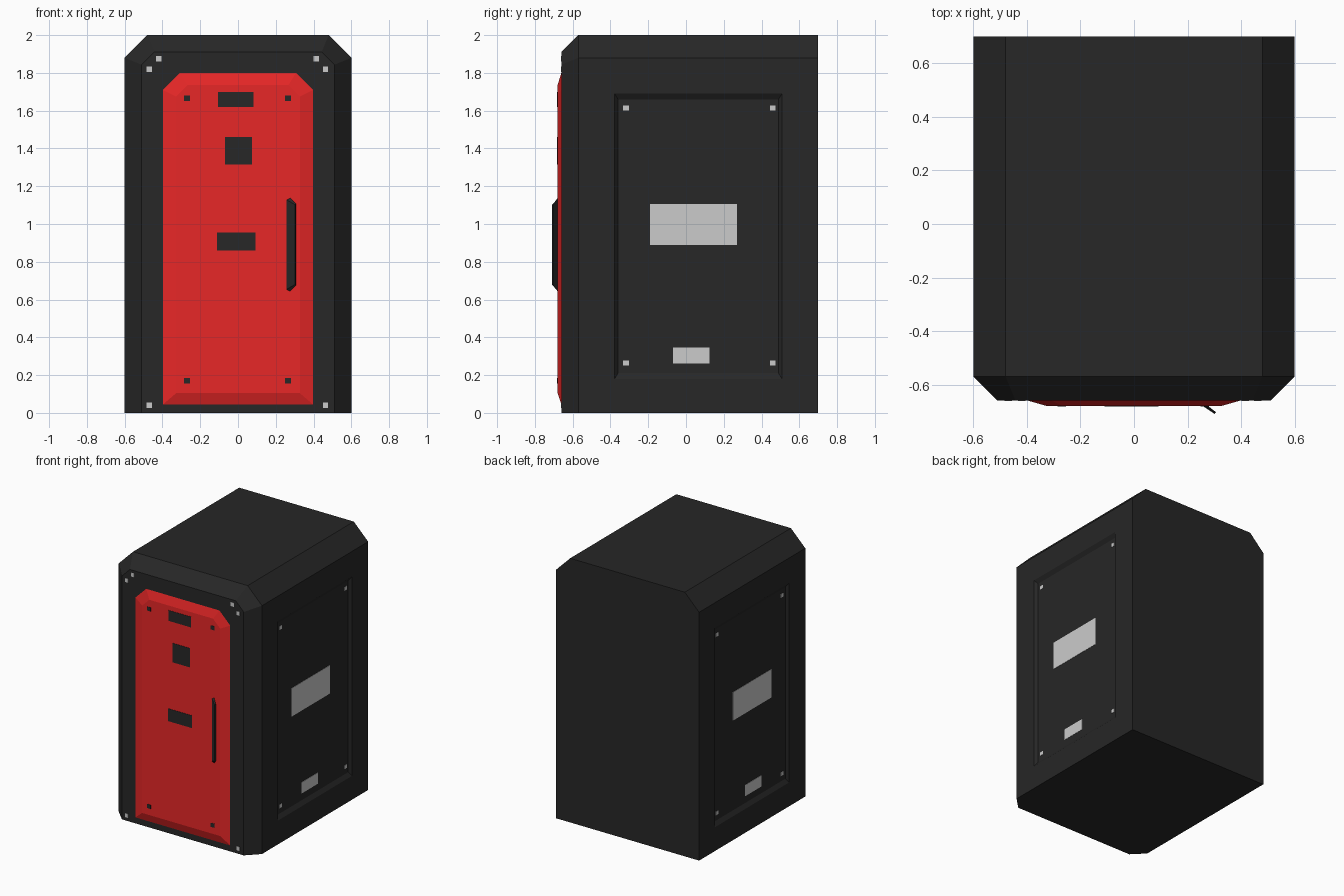
import bpy, bmesh

if "Cube" in bpy.data.objects:
    bpy.data.objects.remove(bpy.data.objects["Cube"])


def material(name, rgb):
    m = bpy.data.materials.new(name)
    m.diffuse_color = (*rgb, 1)
    m.use_nodes = True
    m.node_tree.nodes["Principled BSDF"].inputs["Base Color"].default_value = m.diffuse_color
    return m


BLACK = material("black_paint", (0.02, 0.02, 0.02))
RED = material("red_paint", (0.8, 0.02, 0.02))


def loft(name, rings, mat=None):
    """Closed solid through rings that share a point count."""
    bm = bmesh.new()
    vs = [[bm.verts.new(p) for p in ring] for ring in rings]
    n = len(vs[0])
    for a, b in zip(vs, vs[1:]):
        for i in range(n):
            j = (i + 1) % n
            bm.faces.new((a[i], a[j], b[j], b[i]))
    bm.faces.new(vs[0][::-1])
    bm.faces.new(vs[-1])
    bmesh.ops.recalc_face_normals(bm, faces=bm.faces)
    me = bpy.data.meshes.new(name)
    bm.to_mesh(me)
    bm.free()
    ob = bpy.data.objects.new(name, me)
    bpy.context.collection.objects.link(ob)
    if mat:
        me.materials.append(mat)
    return ob


def arch(w, z0, z1, c, y):
    """Upright outline with two clipped top corners."""
    return [(x, y, z) for x, z in ((-w, z0), (w, z0), (w, z1 - c),
                                   (w - c, z1), (c - w, z1), (-w, z1 - c))]


def rect_x(x, y0, y1, z0, z1):
    return [(x, y0, z0), (x, y1, z0), (x, y1, z1), (x, y0, z1)]


def rect_y(y, x0, x1, z0, z1):
    return [(x0, y, z0), (x1, y, z0), (x1, y, z1), (x0, y, z1)]


def front_plate(name, y, x0, x1, z0, z1, mat=None):
    return loft(name, [rect_y(y + 0.004, x0, x1, z0, z1),
                       rect_y(y - 0.002, x0, x1, z0, z1)], mat)


def side_plate(name, s, y0, y1, z0, z1):
    return loft(name, [rect_x(s * 0.576, y0, y1, z0, z1),
                       rect_x(s * 0.582, y0, y1, z0, z1)])


# Cabinet shell with bevelled front
cabinet = loft("cabinet_body", [arch(0.6, 0, 2, 0.12, 0.70),
                                arch(0.6, 0, 2, 0.12, -0.57),
                                arch(0.51, 0, 1.91, 0.067, -0.66)], BLACK)

# Recessed side panels, their plates and bolts
for s, side in ((-1, "left"), (1, "right")):
    cutter = loft(side + "_recess_cutter", [
        rect_x(s * 0.58, -0.36, 0.49, 0.21, 1.66),
        rect_x(s * 0.60, -0.378, 0.508, 0.18, 1.69),
        rect_x(s * 0.65, -0.378, 0.508, 0.18, 1.69)], BLACK)
    cutter.hide_render = True
    cutter.hide_viewport = True
    mod = cabinet.modifiers.new(side + "_recess", 'BOOLEAN')
    mod.operation = 'DIFFERENCE'
    mod.solver = 'EXACT'
    mod.object = cutter
    side_plate(side + "_large_plate", s, -0.19, 0.27, 0.89, 1.105)
    side_plate(side + "_small_plate", s, -0.07, 0.125, 0.262, 0.347)
    for y in (-0.318, 0.46):
        for z in (0.264, 1.614):
            side_plate(side + "_panel_bolt", s, y - 0.015, y + 0.015,
                       z - 0.014, z + 0.014)

# Bake the recesses, then remove the cutters
bpy.context.view_layer.update()
dg = bpy.context.evaluated_depsgraph_get()
cabinet.data = bpy.data.meshes.new_from_object(cabinet.evaluated_get(dg))
cabinet.modifiers.clear()
for ob in [o for o in bpy.data.objects if "cutter" in o.name]:
    bpy.data.objects.remove(ob)

# Raised red door
loft("door", [arch(0.397, 0.045, 1.80, 0.09, -0.64),
              arch(0.397, 0.045, 1.80, 0.09, -0.66),
              arch(0.327, 0.105, 1.735, 0.06, -0.68)], RED)

# Door labels and door bolts
for x0, x1, z0, z1 in ((-0.105, 0.082, 1.62, 1.70),
                       (-0.07, 0.075, 1.315, 1.46),
                       (-0.11, 0.092, 0.86, 0.955)):
    front_plate("door_label", -0.68, x0, x1, z0, z1, BLACK)
for x in (-0.27, 0.265):
    for z in (0.17, 1.665):
        front_plate("door_bolt", -0.68, x - 0.016, x + 0.016,
                    z - 0.015, z + 0.015, BLACK)

# Frame bolts around the door
for x, z in ((-0.47, 1.82), (-0.42, 1.875), (-0.47, 0.04),
             (0.463, 1.82), (0.415, 1.875), (0.463, 0.04)):
    front_plate("frame_bolt", -0.66, x - 0.014, x + 0.014,
                z - 0.015, z + 0.015)

# Slanted fin handle with tapered ends
section = ((0.254, -0.678, 0.01), (0.274, -0.678, 0.0),
           (0.306, -0.703, 0.033), (0.302, -0.71, 0.038))
loft("door_handle", [[(x, y, 0.642 + t) for x, y, t in section],
                     [(x, y, 1.14 - t) for x, y, t in section]], BLACK)
